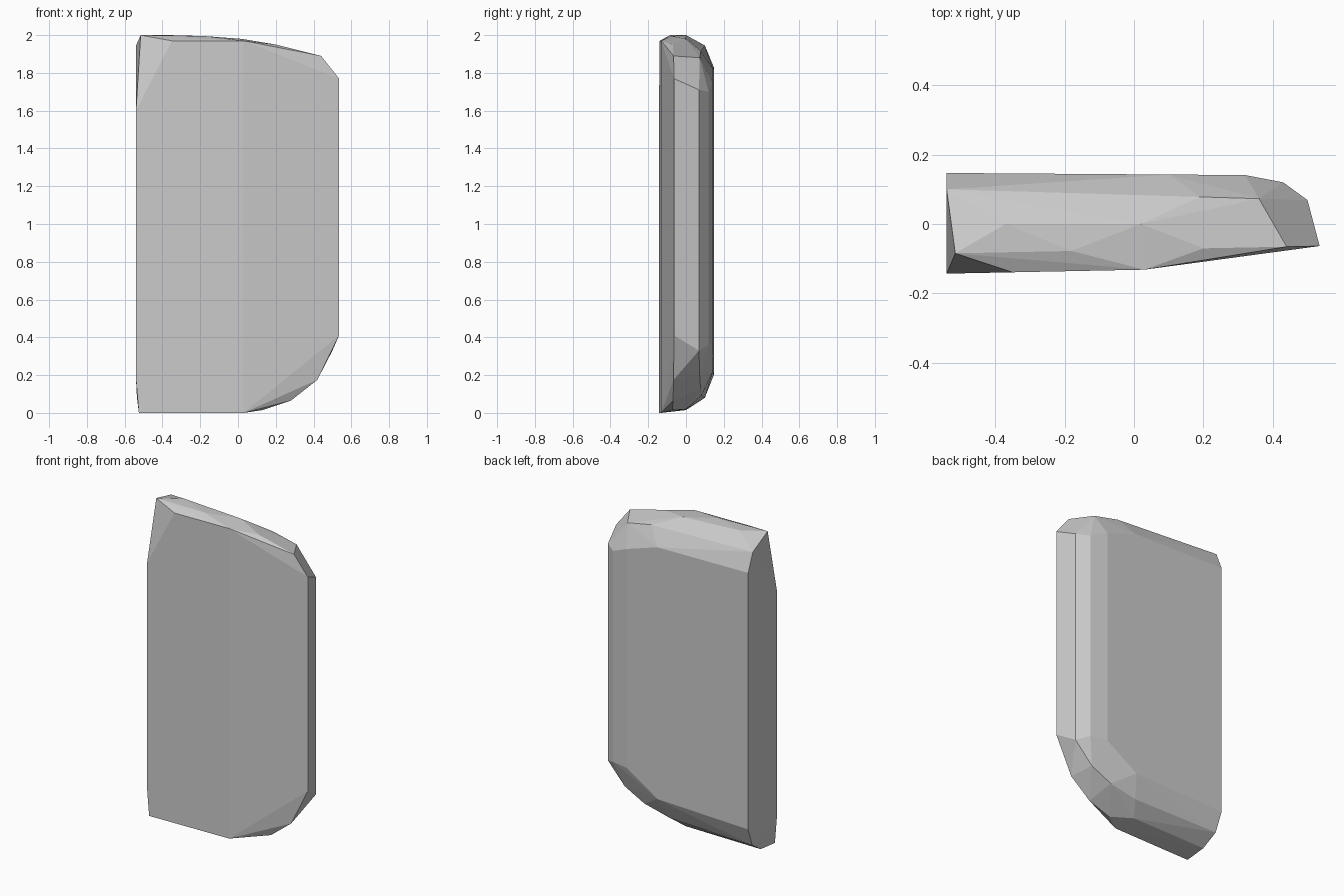
import bpy
import bmesh

default_cube = bpy.data.objects.get("Cube")
if default_cube:
    bpy.data.objects.remove(default_cube, do_unlink=True)


def make_material(name, colour):
    material = bpy.data.materials.new(name)
    material.use_nodes = True
    material.diffuse_color = colour
    shader = next(n for n in material.node_tree.nodes if n.type == "BSDF_PRINCIPLED")
    shader.inputs["Base Color"].default_value = colour
    return material


def add_outline(mesh, depth, taper, outline):
    """Place an x, z outline at a depth that drifts linearly with x."""
    for x, z in outline:
        mesh.verts.new((x, depth + taper * (x + 0.54), z))


def build_hull(name, layers, material):
    """Wrap stacked outlines in a faceted convex skin."""
    shell = bmesh.new()
    for depth, taper, outline in layers:
        add_outline(shell, depth, taper, outline)
    result = bmesh.ops.convex_hull(shell, input=shell.verts[:])
    unused = {g for g in result["geom_interior"] + result["geom_unused"]
              if isinstance(g, bmesh.types.BMVert)}
    bmesh.ops.delete(shell, geom=list(unused), context="VERTS")
    bmesh.ops.recalc_face_normals(shell, faces=shell.faces[:])
    data = bpy.data.meshes.new(name)
    shell.to_mesh(data)
    shell.free()
    data.materials.append(material)
    slab = bpy.data.objects.new(name, data)
    bpy.context.scene.collection.objects.link(slab)
    return slab


# Flat front face
front = [(-0.54, 1.6), (-0.35, 1.97), (0.03, 1.97),
         (0.03, 0), (-0.525, 0), (-0.54, 0.18)]

# Rim behind the front face: crown, right edge, rounded lower corner
rim = [(-0.515, 2), (-0.18, 1.995), (0.2, 1.95), (0.44, 1.89), (0.535, 1.77),
       (0.535, 0.41), (0.42, 0.175), (0.28, 0.065), (0.13, 0.015)]

# Middle of the top and bottom edges
middle = [(-0.37, 2), (0.02, 1.98), (0, 0.02), (-0.525, 0.015)]

# Shoulder where the edges turn towards the back
shoulder = [(-0.54, 1.945), (-0.06, 1.925), (0.19, 1.915), (0.36, 1.88),
            (0.5, 1.71), (0.5, 0.33), (0.38, 0.2), (0.24, 0.13),
            (0.06, 0.09), (-0.535, 0.08)]

# Narrow bevel on the right of the back
bevel = [(0.43, 1.7), (0.43, 0.36)]

# Flat back face
back = [(-0.54, 1.83), (0.1, 1.82), (0.32, 1.75),
        (0.32, 0.36), (0.1, 0.22), (-0.54, 0.2)]

grey = make_material("stone grey", (0.6, 0.6, 0.6, 1))
build_hull("stone_slab", [
    (-0.143, 0.02, front),
    (-0.085, 0.02, rim),
    (0, 0, middle),
    (0.1, -0.03, shoulder),
    (0.12, 0, bevel),
    (0.147, -0.007, back),
], grey)
